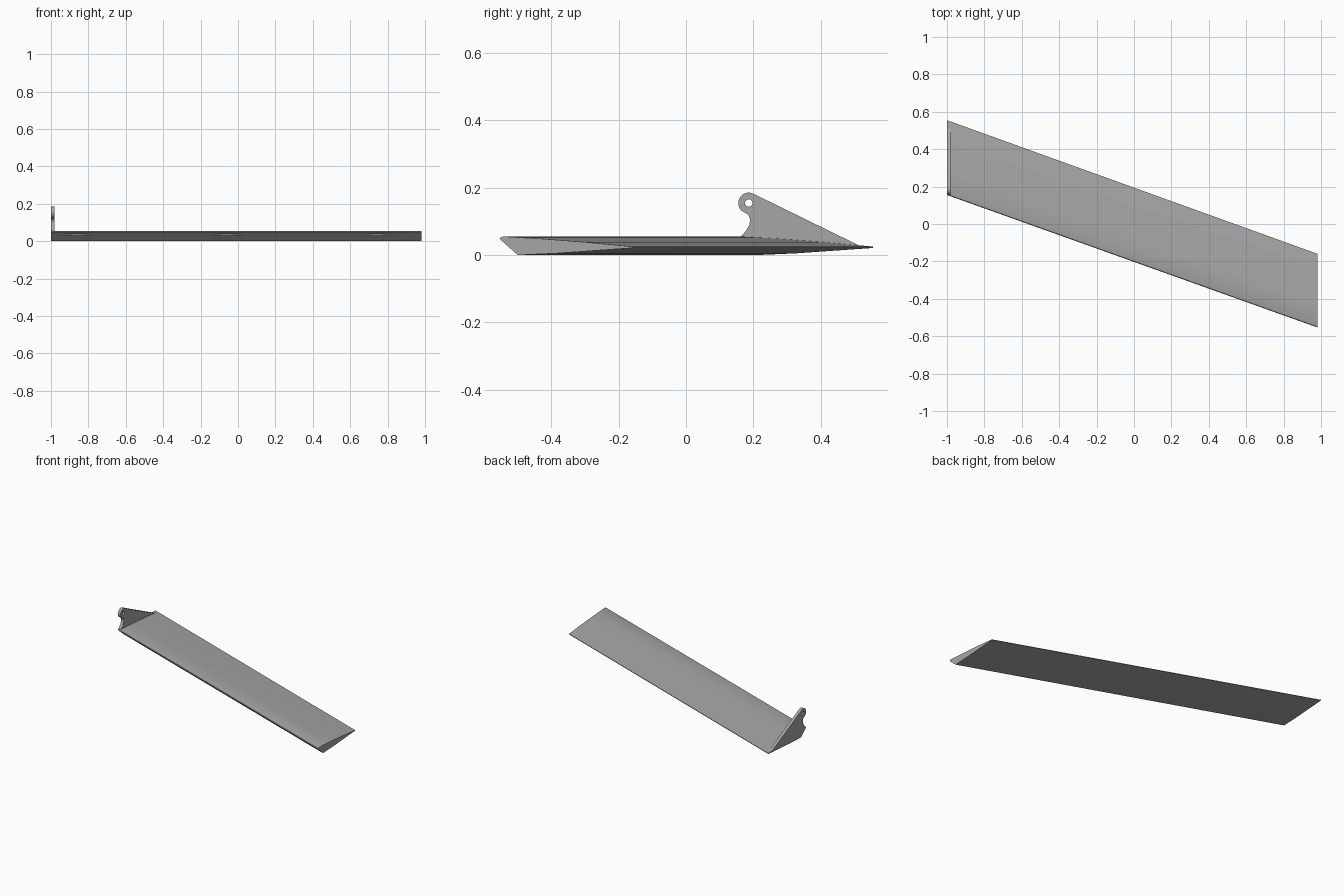
import bpy, bmesh, math
from mathutils import Vector, Matrix

if "Cube" in bpy.data.objects:
    bpy.data.objects.remove(bpy.data.objects["Cube"])

grey = bpy.data.materials.new("mid grey")
grey.diffuse_color = (0.38, 0.38, 0.38, 1)
grey.use_nodes = True
grey.node_tree.nodes["Principled BSDF"].inputs["Base Color"].default_value = grey.diffuse_color


def loft(name, rings):
    """Solid through matching rings of points, capped at both ends."""
    bm = bmesh.new()
    rows = [[bm.verts.new(p) for p in r] for r in rings]
    n = len(rows[0])
    for a, b in zip(rows, rows[1:]):
        for i in range(n):
            j = (i + 1) % n
            bm.faces.new((a[i], a[j], b[j], b[i]))
    bm.faces.new(rows[0])
    bm.faces.new(rows[-1])
    bmesh.ops.recalc_face_normals(bm, faces=bm.faces[:])
    me = bpy.data.meshes.new(name)
    bm.to_mesh(me)
    bm.free()
    ob = bpy.data.objects.new(name, me)
    bpy.context.collection.objects.link(ob)
    me.materials.append(grey)
    return ob


def cut(target, cutter):
    mod = target.modifiers.new("cut", 'BOOLEAN')
    mod.operation = 'DIFFERENCE'
    mod.solver = 'EXACT'
    mod.object = cutter
    cutter.hide_render = True
    cutter.hide_set(True)


# Swept panel: section as (distance behind the nose, height)
X0, X1 = -1.0, 0.98
Y0, Y1 = 0.155, -0.553
section = [(0.0, 0.048), (0.003, 0.052), (0.012, 0.055), (0.13, 0.048),
           (0.26, 0.038), (0.398, 0.025), (0.398, 0.021), (0.27, 0.012),
           (0.17, 0.005), (0.055, 0.0)]
panel = loft("swept_panel", [
    [(X0, Y0 + 1.005 * d, z) for d, z in section],
    [(X1, Y1 + 0.99 * d, z) for d, z in section]])

# Shallow lens-shaped slots in the sloping front face
sweep = math.atan2(Y1 - Y0, X1 - X0)
for i, x in enumerate((-0.86, -0.06, 0.74)):
    y = Y0 + (Y1 - Y0) * (x - X0) / (X1 - X0) + 0.015
    bm = bmesh.new()
    bmesh.ops.create_uvsphere(bm, u_segments=24, v_segments=12, radius=1)
    me = bpy.data.meshes.new("slot_cutter")
    bm.to_mesh(me)
    bm.free()
    me.materials.append(grey)
    slot = bpy.data.objects.new("slot_cutter_%d" % i, me)
    bpy.context.collection.objects.link(slot)
    slot.matrix_world = (Matrix.Translation((x, y, 0.036))
                         @ Matrix.Rotation(sweep, 4, 'Z')
                         @ Matrix.Diagonal((0.09, 0.006, 0.006, 1)))
    cut(panel, slot)

# Hinge bracket on the left end: round lug, curved throat, long tail
CY, CZ, R = 0.186, 0.154, 0.031
outline = [(CY + R * math.cos(math.radians(a)), CZ + R * math.sin(math.radians(a)))
           for a in range(62, 236, 12)]
outline += [(0.184, 0.120), (0.190, 0.106), (0.188, 0.090), (0.178, 0.072),
            (0.162, 0.054), (0.165, 0.046), (0.22, 0.03), (0.525, 0.0225)]
bracket = loft("hinge_bracket", [[(x, y, z) for y, z in outline]
                                 for x in (-1.0, -0.98)])

# Pin hole through the lug
hole = loft("pin_hole_cutter", [
    [(x, CY + 0.011 * math.cos(t * math.pi / 12), CZ + 0.011 * math.sin(t * math.pi / 12))
     for t in range(24)] for x in (-1.05, -0.93)])
cut(bracket, hole)

# Smooth shading with sharp edges kept
for ob in (panel, bracket):
    bpy.ops.object.select_all(action='DESELECT')
    ob.select_set(True)
    bpy.context.view_layer.objects.active = ob
    bpy.ops.object.shade_smooth_by_angle(angle=math.radians(25))
